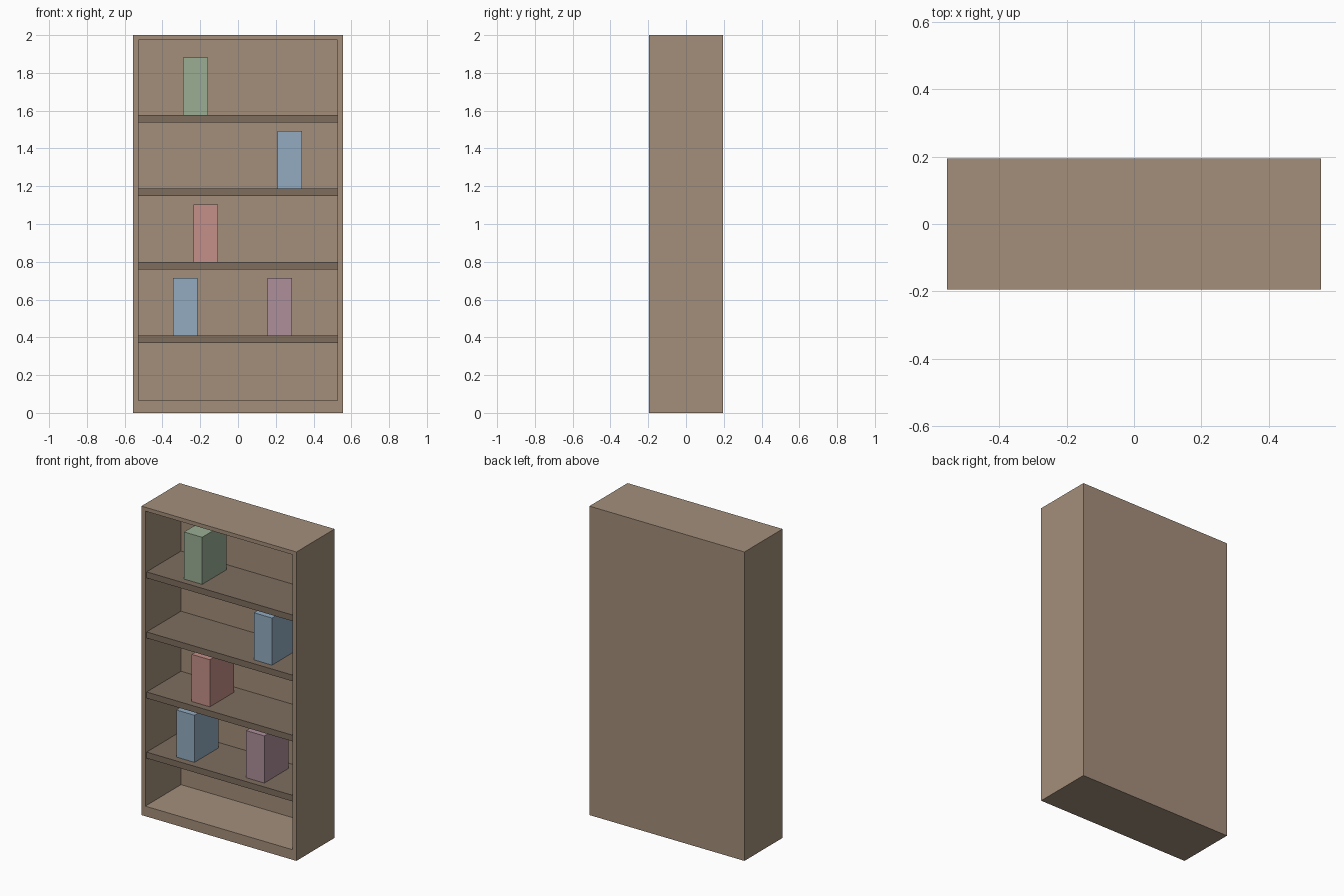
import bpy, bmesh
from mathutils import Vector, Matrix

if "Cube" in bpy.data.objects:
    bpy.data.objects.remove(bpy.data.objects["Cube"])

# Outer size and inner opening of the case
W, D, H = 0.555, 0.195, 2.0            # half width, half depth, height
IN_X, IN_BOTTOM, IN_TOP = 0.527, 0.065, 1.975
BACK_Y = 0.17                          # inner face of the back panel
SHELF_FRONT, SHELF_THICK = -0.182, 0.04
SHELF_TOPS = [0.41, 0.799, 1.188, 1.577]


def material(name, rgb):
    def lin(c):
        c /= 255
        return c / 12.92 if c <= 0.04045 else ((c + 0.055) / 1.055) ** 2.4
    m = bpy.data.materials.new(name)
    m.diffuse_color = (*[lin(c) for c in rgb], 1)
    m.use_nodes = True
    m.node_tree.nodes["Principled BSDF"].inputs["Base Color"].default_value = m.diffuse_color
    return m


WOOD = material("light_wood", (164, 143, 123))
DARK = material("dark_wood", (126, 110, 95))
GREEN = material("sage_green", (155, 174, 148))
BLUE = material("soft_blue", (146, 171, 193))
RED = material("dusty_red", (197, 143, 136))
PURPLE = material("dusty_purple", (173, 143, 154))


def box_mesh(lo, hi):
    lo, hi = Vector(lo), Vector(hi)
    bm = bmesh.new()
    mat = Matrix.Translation((lo + hi) / 2) @ Matrix.Diagonal((*(hi - lo), 1))
    bmesh.ops.create_cube(bm, size=1, matrix=mat)
    return bm


def finish(name, bm, mat):
    bmesh.ops.recalc_face_normals(bm, faces=bm.faces)
    me = bpy.data.meshes.new(name)
    bm.to_mesh(me)
    bm.free()
    me.materials.append(mat)
    ob = bpy.data.objects.new(name, me)
    bpy.context.collection.objects.link(ob)
    return ob


# Case: box whose front face is inset to the opening and pushed back
bm = box_mesh((-W, -D, 0), (W, D, H))
bm.normal_update()
front = min(bm.faces, key=lambda f: f.calc_center_median().y)
bmesh.ops.inset_individual(bm, faces=[front], thickness=0.02)
for v in front.verts:
    v.co.x = IN_X if v.co.x > 0 else -IN_X
    v.co.z = IN_TOP if v.co.z > H / 2 else IN_BOTTOM
new = bmesh.ops.extrude_discrete_faces(bm, faces=[front])["faces"][0]
for v in new.verts:
    v.co.y = BACK_Y
finish("case", bm, WOOD)

# Shelves
for i, top in enumerate(SHELF_TOPS):
    finish(f"shelf_{i + 1}",
           box_mesh((-IN_X, SHELF_FRONT, top - SHELF_THICK), (IN_X, BACK_Y, top)), DARK)

# Books: shelf index, centre x, colour
books = [(0, -0.28, BLUE), (0, 0.22, PURPLE), (1, -0.17, RED),
         (2, 0.275, BLUE), (3, -0.225, GREEN)]
for i, (shelf, x, mat) in enumerate(books):
    z = SHELF_TOPS[shelf]
    finish(f"book_{i + 1}",
           box_mesh((x - 0.065, -0.138, z), (x + 0.065, 0.11, z + 0.305)), mat)
